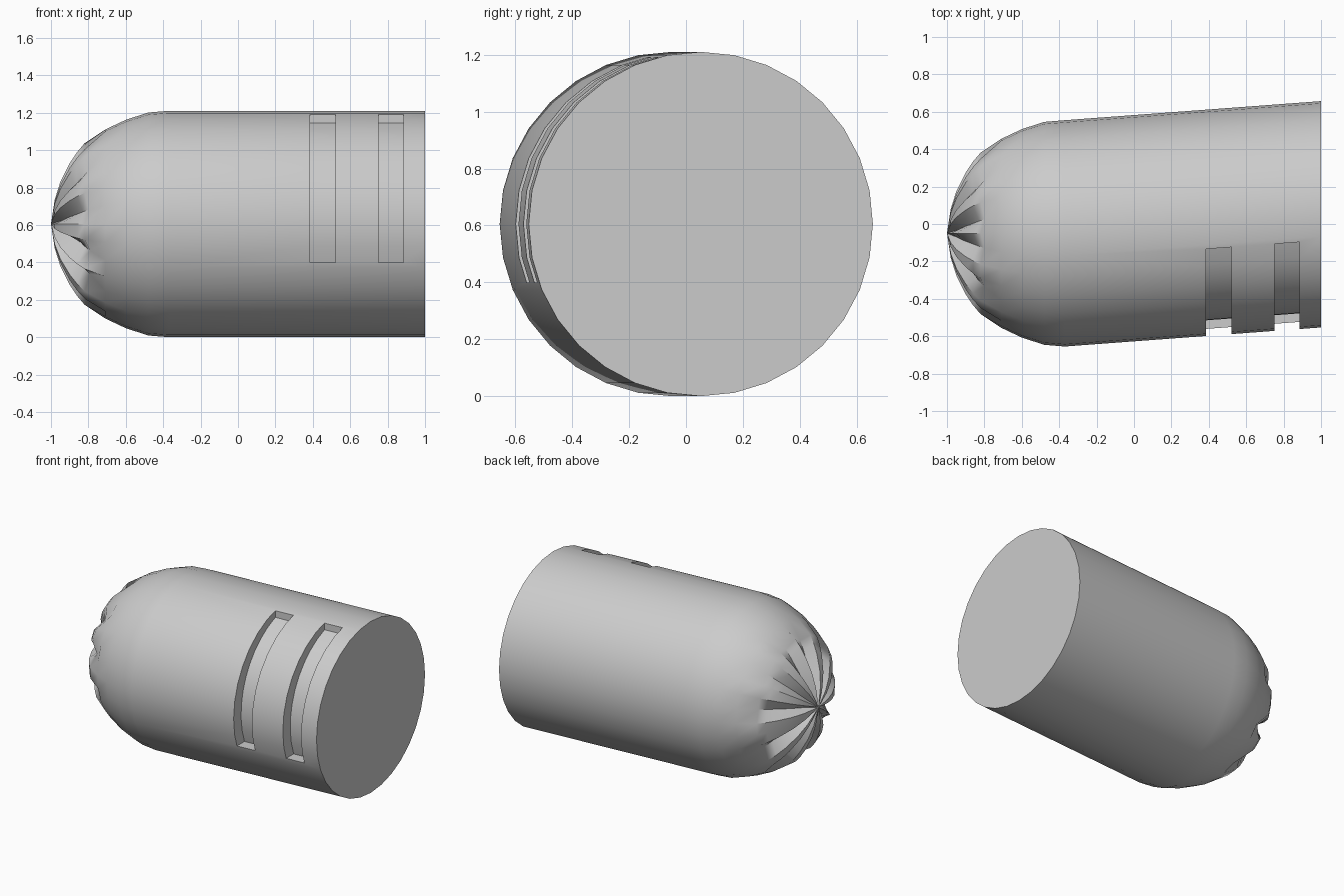
import bpy, bmesh, math, random

if "Cube" in bpy.data.objects:
    bpy.data.objects.remove(bpy.data.objects["Cube"])

random.seed(4)
SIDES, R = 32, 0.605

def centre_y(x):
    # the straight body drifts sideways behind the rounded nose
    return -0.05 + max(0.0, x + 0.37) * 0.102 / 1.37

def finish(bm, name):
    bmesh.ops.recalc_face_normals(bm, faces=bm.faces[:])
    me = bpy.data.meshes.new(name)
    bm.to_mesh(me)
    bm.free()
    ob = bpy.data.objects.new(name, me)
    bpy.context.collection.objects.link(ob)
    return ob

# Capsule body: flat back, rounded nose with gathered pleats
profile = [(1, R), (-0.37, R), (-0.48, 0.596), (-0.6, 0.557), (-0.71, 0.505),
           (-0.82, 0.432), (-0.86, 0.385), (-0.9, 0.325), (-0.95, 0.225), (-0.98, 0.13)]
grooves = {i: random.uniform(0.5, 1.0) for i in (1, 4, 7, 9, 12, 15, 18, 20, 23, 26, 29)}
bm = bmesh.new()
rings = []
for x, r in profile:
    ring = []
    for i in range(SIDES):
        a = 2 * math.pi * i / SIDES
        fade = max(0.0, min(1.0, (-x - 0.72) / 0.2))
        depth = 0.28 * fade * grooves.get(i, 0)
        rr = r * (1 - depth)
        xx = x + depth * 0.22
        ring.append(bm.verts.new((xx, centre_y(x) + rr * math.cos(a), R + rr * math.sin(a))))
    rings.append(ring)
for a, b in zip(rings, rings[1:]):
    for i in range(SIDES):
        j = (i + 1) % SIDES
        bm.faces.new((a[i], a[j], b[j], b[i]))
bm.faces.new(rings[0])
tip = bm.verts.new((-1, -0.05, R))
for i in range(SIDES):
    bm.faces.new((rings[-1][i], rings[-1][(i + 1) % SIDES], tip))
body = finish(bm, "capsule_body")

# Slot cutters: curved floor, straight ends, sheared with the body
def slot_cutter(name, x0, x1):
    shift, fr = 0.05, 0.572
    top = math.acos((-0.14 - shift) / fr)
    low = math.pi + math.asin(0.205 / fr)
    n = 10
    outline = [(shift + fr * math.cos(t), fr * math.sin(t))
               for t in (top + (low - top) * k / n for k in range(n + 1))]
    outline += [(-0.9, outline[-1][1]), (-0.9, 0.8), (-0.14, 0.8)]
    bm = bmesh.new()
    ends = [[bm.verts.new((x, centre_y(x) + y, R + z)) for y, z in outline] for x in (x0, x1)]
    m = len(outline)
    for i in range(m):
        j = (i + 1) % m
        bm.faces.new((ends[0][i], ends[0][j], ends[1][j], ends[1][i]))
    for e in ends:
        bm.faces.new(e)
    return finish(bm, name)

bpy.context.view_layer.objects.active = body
body.select_set(True)
for k, (x0, x1) in enumerate([(0.385, 0.52), (0.75, 0.885)]):
    cutter = slot_cutter(f"slot_cutter_{k + 1}", x0, x1)
    mod = body.modifiers.new("slot", 'BOOLEAN')
    mod.operation, mod.solver, mod.object = 'DIFFERENCE', 'EXACT', cutter
    bpy.ops.object.modifier_apply(modifier=mod.name)
    bpy.data.objects.remove(cutter)

bpy.ops.object.shade_smooth_by_angle(angle=math.radians(35))
